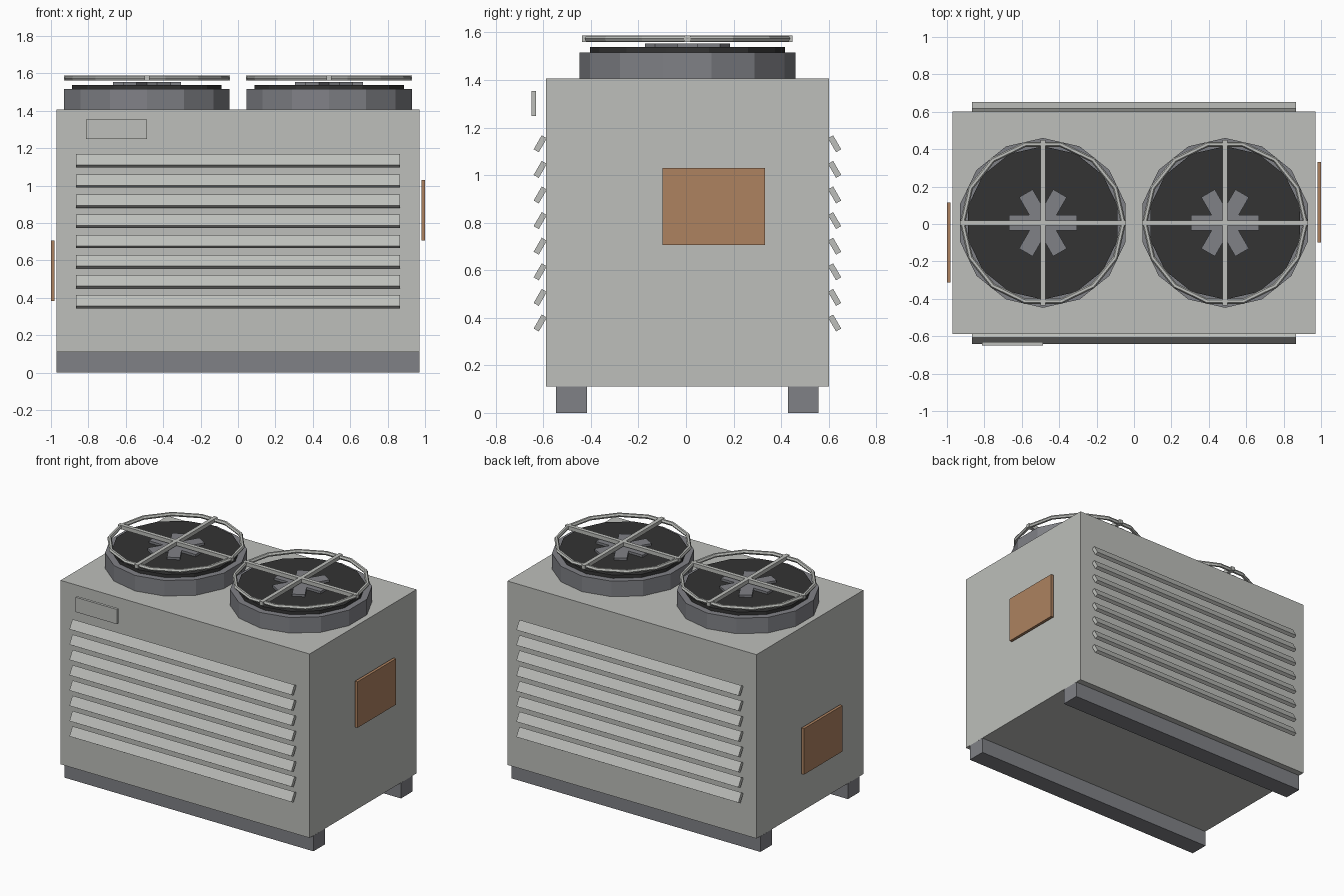
import bpy
import math

if "Cube" in bpy.data.objects:
    bpy.data.objects.remove(bpy.data.objects["Cube"], do_unlink=True)


def material(name, rgb):
    m = bpy.data.materials.new(name)
    m.use_nodes = True
    m.diffuse_color = (*rgb, 1)
    m.node_tree.nodes["Principled BSDF"].inputs["Base Color"].default_value = (*rgb, 1)
    return m


PANEL = material("pale grey paint", (0.51, 0.52, 0.495))
STEEL = material("mid grey steel", (0.216, 0.22, 0.24))
DARK = material("near black", (0.033, 0.033, 0.033))
COPPER = material("copper", (0.418, 0.223, 0.117))
CY = 0.006  # depth centre of the casing


def finish(name, mat):
    ob = bpy.context.object
    ob.name = name
    ob.data.materials.append(mat)
    return ob


def box(name, mat, centre, size, rot=(0, 0, 0)):
    bpy.ops.mesh.primitive_cube_add(size=1, location=centre, rotation=rot)
    ob = finish(name, mat)
    ob.scale = size
    return ob


def drum(name, mat, x, radius, z0, z1):
    bpy.ops.mesh.primitive_cylinder_add(vertices=14, radius=radius, depth=z1 - z0,
                                        location=(x, CY, (z0 + z1) / 2))
    return finish(name, mat)


# Casing, skids and front label plate
box("casing", PANEL, (0, CY, 0.758), (1.94, 1.19, 1.295))
for side, tag in ((-1, "front"), (1, "back")):
    box(tag + "_skid", STEEL, (0, CY + side * 0.487, 0.055), (1.94, 0.13, 0.11))
box("label_plate", PANEL, (-0.65, -0.641, 1.301), (0.325, 0.019, 0.104))

# Tilted louvres on front and back
for side, tag in ((-1, "front"), (1, "back")):
    for i in range(8):
        box(f"{tag}_louvre_{i + 1}", PANEL, (0, CY + side * 0.619, 0.378 + i * 0.1077),
            (1.73, 0.025, 0.068), (side * math.radians(30), 0, 0))

# Copper side panels
box("left_access_panel", COPPER, (0.99, 0.117, 0.868), (0.02, 0.43, 0.324))
box("right_access_panel", COPPER, (-0.99, -0.099, 0.545), (0.02, 0.43, 0.324))

# Two roof fans
for x, tag in ((-0.487, "right"), (0.487, "left")):
    drum(tag + "_fan_shroud", STEEL, x, 0.454, 1.40, 1.515)
    drum(tag + "_fan_opening", DARK, x, 0.41, 1.51, 1.538)
    for i in range(3):
        box(f"{tag}_fan_blades_{i + 1}", STEEL, (x, CY, 1.546), (0.365, 0.084, 0.016),
            (0, 0, i * math.pi / 3))
    bpy.ops.mesh.primitive_torus_add(major_segments=14, minor_segments=6, major_radius=0.43,
                                     minor_radius=0.014, location=(x, CY, 1.574))
    finish(tag + "_guard_ring", PANEL)
    for i in range(2):
        box(f"{tag}_guard_bar_{i + 1}", PANEL, (x, CY, 1.574), (0.886, 0.027, 0.027),
            (0, 0, i * math.pi / 2))
